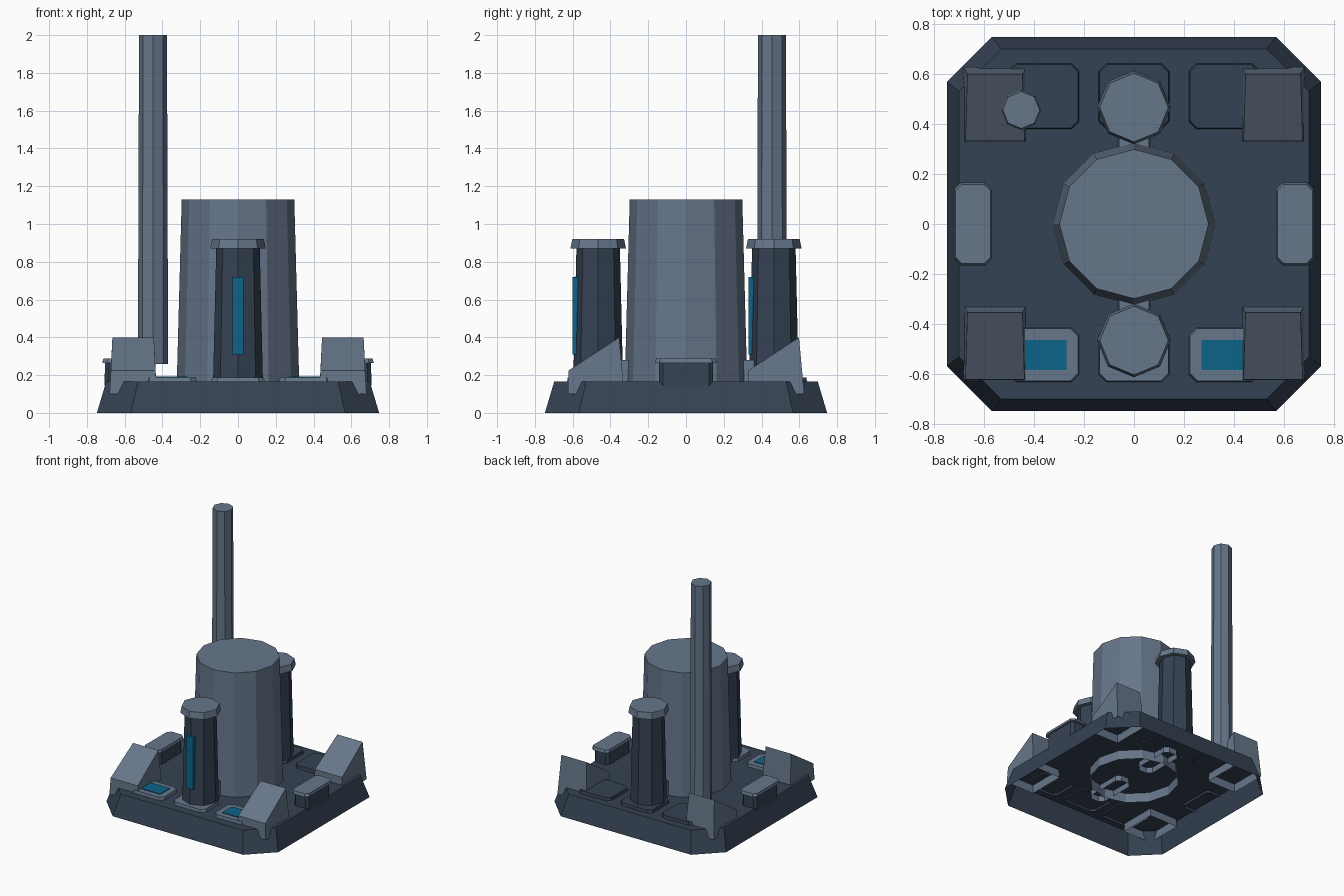
import bpy, bmesh, math

if "Cube" in bpy.data.objects:
    bpy.data.objects.remove(bpy.data.objects["Cube"])


def material(name, rgb):
    m = bpy.data.materials.new(name)
    lin = [(c / 255 / 12.92) if c < 11 else ((c / 255 + 0.055) / 1.055) ** 2.4 for c in rgb]
    m.diffuse_color = (*lin, 1)
    m.use_nodes = True
    m.node_tree.nodes["Principled BSDF"].inputs["Base Color"].default_value = m.diffuse_color
    return m


LIGHT = material("light_slate", (102, 118, 138))
DARK = material("dark_slate", (53, 66, 83))
BLUE = material("deep_blue", (12, 100, 138))


def polygon(n, r, z, cx=0, cy=0):
    return [(cx + r * math.cos(2 * math.pi * i / n), cy + r * math.sin(2 * math.pi * i / n), z)
            for i in range(n)]


def rect(hx, hy, z, cx=0, cy=0, cut=0):
    """Rectangle outline, with chamfered corners if cut is given."""
    if not cut:
        pts = [(hx, -hy), (hx, hy), (-hx, hy), (-hx, -hy)]
    else:
        a, b = hx - cut, hy - cut
        pts = [(hx, -b), (hx, b), (a, hy), (-a, hy), (-hx, b), (-hx, -b), (-a, -hy), (a, -hy)]
    return [(cx + x, cy + y, z) for x, y in pts]


def loft(name, rings, mat, bottom=False):
    """Skin stacked outlines, closing the top and optionally the bottom."""
    bm = bmesh.new()
    loops = [[bm.verts.new(p) for p in ring] for ring in rings]
    n = len(loops[0])
    for lo, hi in zip(loops, loops[1:]):
        for i in range(n):
            j = (i + 1) % n
            bm.faces.new((lo[i], lo[j], hi[j], hi[i]))
    bm.faces.new(loops[-1])
    if bottom:
        bm.faces.new(loops[0][::-1])
    me = bpy.data.meshes.new(name)
    bm.to_mesh(me)
    bm.free()
    me.materials.append(mat)
    ob = bpy.data.objects.new(name, me)
    bpy.context.collection.objects.link(ob)
    return ob


# Base shell, open underneath
loft("base", [rect(0.747, 0.747, 0, cut=0.18), rect(0.698, 0.698, 0.165, cut=0.168)], DARK)

# Central tank and tall mast
loft("main_tank", [polygon(12, 0.326, 0.09), polygon(12, 0.298, 1.13)], LIGHT)
loft("mast", [polygon(8, 0.08, 0.26, -0.45, 0.455), polygon(8, 0.074, 2.0, -0.45, 0.455)], LIGHT)

for side, sy in (("front", -1), ("back", 1)):
    y = 0.465 * sy
    # Side tower with cap, light strip on its front edge, and link to the tank
    loft(side + "_tower", [polygon(8, 0.132, 0.165, 0, y), polygon(8, 0.115, 0.88, 0, y)], DARK)
    loft(side + "_tower_cap", [polygon(8, 0.147, 0.87, 0, y), polygon(8, 0.137, 0.92, 0, y)],
         LIGHT, True)
    loft(side + "_tower_strip", [rect(0.03, 0.015, 0.31, 0, y - 0.12),
                                 rect(0.03, 0.015, 0.72, 0, y - 0.12)], BLUE, True)
    loft(side + "_link", [rect(0.065, 0.17, 0.12, 0, 0.27 * sy, 0.03),
                          rect(0.06, 0.165, 0.28, 0, 0.27 * sy, 0.03)], LIGHT)

    # Deck pads: light in front, dark behind
    py, hy, mat = (-0.522, 0.11, LIGHT) if sy < 0 else (0.51, 0.133, DARK)
    for i, px in enumerate((-0.36, 0, 0.36)):
        loft(f"{side}_pad_{i}", [rect(0.143, hy, 0.155, px, py, 0.03),
                                 rect(0.137, hy - 0.006, 0.187, px, py, 0.03)], mat)
        if sy < 0 and px:
            loft(f"pad_panel_{i}", [rect(0.09, 0.06, 0.186, px, py),
                                    rect(0.09, 0.06, 0.192, px, py)], BLUE)

    # Corner wedges, all sloping down toward the front
    for i, x in enumerate((-0.555, 0.555)):
        c = 0.476 * sy
        top = [(x + 0.11, c - 0.145, 0.225), (x + 0.11, c + 0.122, 0.4),
               (x - 0.11, c + 0.122, 0.4), (x - 0.11, c - 0.145, 0.225)]
        top[0], top[3] = (x + 0.118, *top[0][1:]), (x - 0.118, *top[3][1:])
        loft(f"{side}_wedge_{i}", [rect(0.125, 0.15, 0.1, x, c), top], LIGHT)

# Side blocks with light lids
for i, x in enumerate((-0.643, 0.643)):
    loft(f"side_block_{i}", [rect(0.065, 0.143, 0.145, x, 0, 0.02),
                             rect(0.06, 0.143, 0.27, x, 0, 0.02)], DARK)
    loft(f"side_block_lid_{i}", [rect(0.075, 0.165, 0.265, x, 0, 0.025),
                                 rect(0.07, 0.158, 0.287, x, 0, 0.025)], LIGHT, True)
